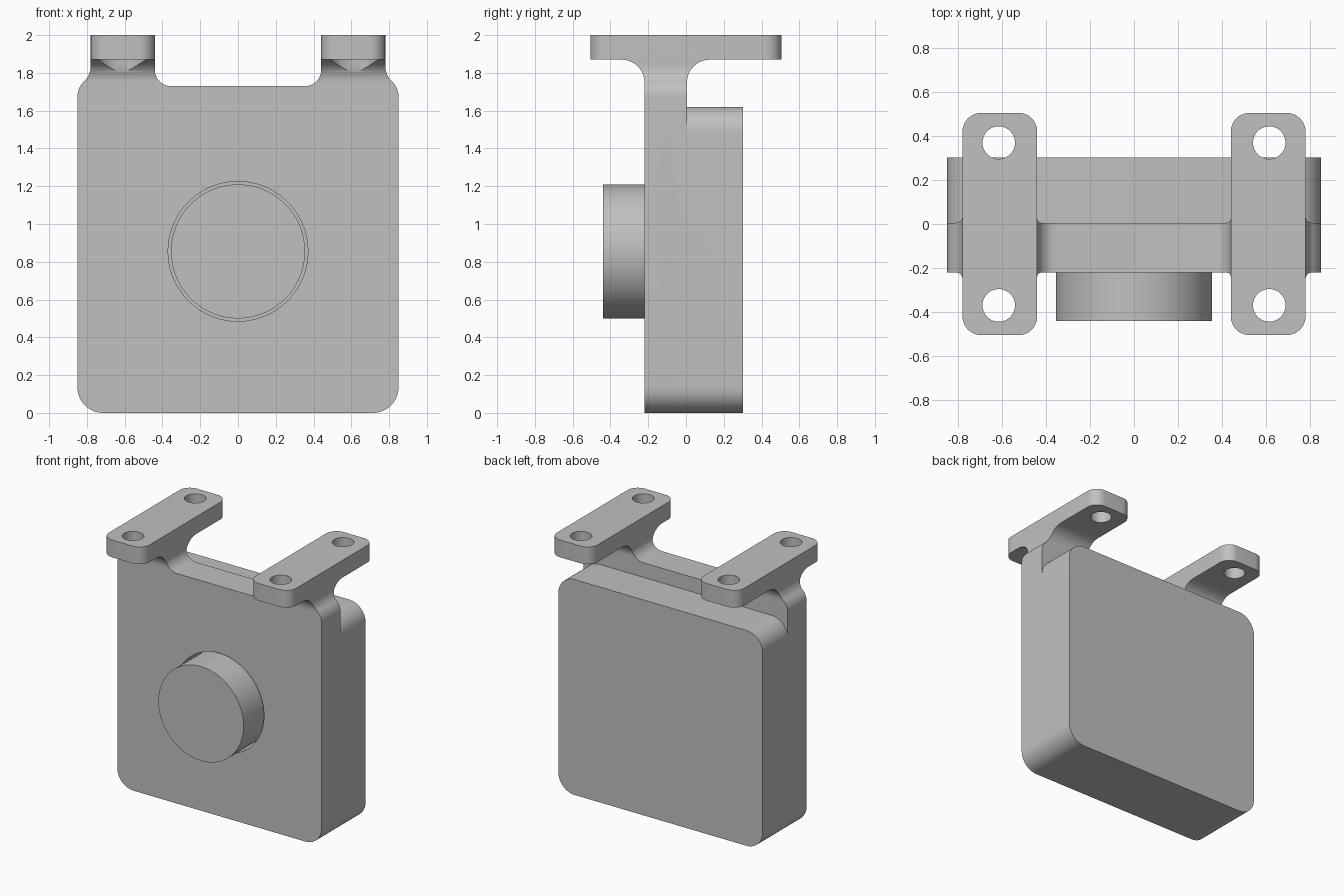
import bpy, bmesh, math
from mathutils import Vector

old = bpy.data.objects.get("Cube")
if old:
    bpy.data.objects.remove(old, do_unlink=True)

grey = bpy.data.materials.new("plain grey")
grey.use_nodes = True
grey.diffuse_color = (0.53, 0.53, 0.53, 1)
grey.node_tree.nodes["Principled BSDF"].inputs["Base Color"].default_value = grey.diffuse_color


def rounded(corners, steps=12):
    """Outline through (u, v, radius) corners, each replaced by an arc."""
    out = []
    for i, (u, v, r) in enumerate(corners):
        p = Vector((u, v))
        if r == 0:
            out.append(p)
            continue
        a = (Vector(corners[i - 1][:2]) - p).normalized()
        b = (Vector(corners[(i + 1) % len(corners)][:2]) - p).normalized()
        half = a.angle(b) / 2
        centre = p + (a + b).normalized() * r / math.sin(half)
        start = p + a * r / math.tan(half) - centre
        end = p + b * r / math.tan(half) - centre
        sweep = math.pi - 2 * half
        for k in range(steps + 1):
            t = k / steps
            arc = start * math.sin((1 - t) * sweep) + end * math.sin(t * sweep)
            out.append(centre + arc / math.sin(sweep))
    return out


def circle(u, v, r, n=72):
    return [Vector((u + r * math.cos(k * math.tau / n), v + r * math.sin(k * math.tau / n)))
            for k in range(n)]


def prism(name, outline, axis, low, high):
    """Extrude an outline along the x, y or z axis."""
    place = {"x": lambda p, w: (w, p.x, p.y),
             "y": lambda p, w: (p.x, w, p.y),
             "z": lambda p, w: (p.x, p.y, w)}[axis]
    bm = bmesh.new()
    bottom = [bm.verts.new(place(p, low)) for p in outline]
    top = [bm.verts.new(place(p, high)) for p in outline]
    bm.faces.new(bottom)
    bm.faces.new(top)
    for i in range(len(outline)):
        bm.faces.new((bottom[i - 1], bottom[i], top[i], top[i - 1]))
    bmesh.ops.recalc_face_normals(bm, faces=bm.faces)
    mesh = bpy.data.meshes.new(name)
    bm.to_mesh(mesh)
    bm.free()
    mesh.materials.append(grey)
    obj = bpy.data.objects.new(name, mesh)
    bpy.context.collection.objects.link(obj)
    return obj


def combine(obj, other, operation):
    """Apply a boolean and discard the second solid."""
    mod = obj.modifiers.new("cut", "BOOLEAN")
    mod.operation, mod.object, mod.solver = operation, other, "EXACT"
    bpy.context.view_layer.update()
    mesh = bpy.data.meshes.new_from_object(
        obj.evaluated_get(bpy.context.evaluated_depsgraph_get()))
    obj.modifiers.clear()
    obj.data = mesh
    bpy.data.objects.remove(other, do_unlink=True)


def smooth(obj):
    bpy.ops.object.select_all(action="DESELECT")
    obj.select_set(True)
    bpy.context.view_layer.objects.active = obj
    bpy.ops.object.shade_smooth_by_angle(angle=math.radians(30))


# Front plate with two necks, trimmed by the filleted side profile
half = [(0.85, 0, 0.135), (0.85, 1.72, 0.11), (0.78, 1.79, 0.11),
        (0.78, 1.9, 0), (0.44, 1.9, 0), (0.44, 1.73, 0.085)]
front = half + [(-u, v, r) for u, v, r in reversed(half)]
side = [(-0.22, -0.1, 0), (0.005, -0.1, 0), (0.005, 1.87, 0.12), (0.3, 1.87, 0),
        (0.3, 1.9, 0), (-0.5, 1.9, 0), (-0.5, 1.87, 0), (-0.22, 1.87, 0.12)]
body = prism("housing_body", rounded(front), "y", -0.36, 0.14)
combine(body, prism("side_trim", rounded(side), "x", -1, 1), "INTERSECT")

# Rear housing block
r = 0.135
block = [(-0.85, 0, r), (0.85, 0, r), (0.85, 1.62, r), (-0.85, 1.62, r)]
combine(body, prism("rear_block", rounded(block), "y", -0.1, 0.303), "UNION")

# Mounting flanges with screw holes and clearance under the front holes
for s in (-1, 1):
    r = 0.085
    flange = [(s * 0.44, -0.505, r), (s * 0.78, -0.505, r),
              (s * 0.78, 0.505, r), (s * 0.44, 0.505, r)]
    combine(body, prism("flange", rounded(flange), "z", 1.87, 2), "UNION")
    for y in (-0.37, 0.37):
        hole = circle(s * 0.615, y, 0.074, 48)
        combine(body, prism("screw_hole", hole, "z", 1.8, 2.1), "DIFFERENCE")
    clearance = circle(s * 0.615, -0.37, 0.136)
    combine(body, prism("clearance", clearance, "z", 1.7, 1.87), "DIFFERENCE")

# Round socket and the button standing in it
combine(body, prism("socket", circle(0, 0.855, 0.37), "y", -0.4, 0.005), "DIFFERENCE")
button = prism("round_button", circle(0, 0.855, 0.355), "y", -0.44, 0.01)

for part in (body, button):
    smooth(part)
